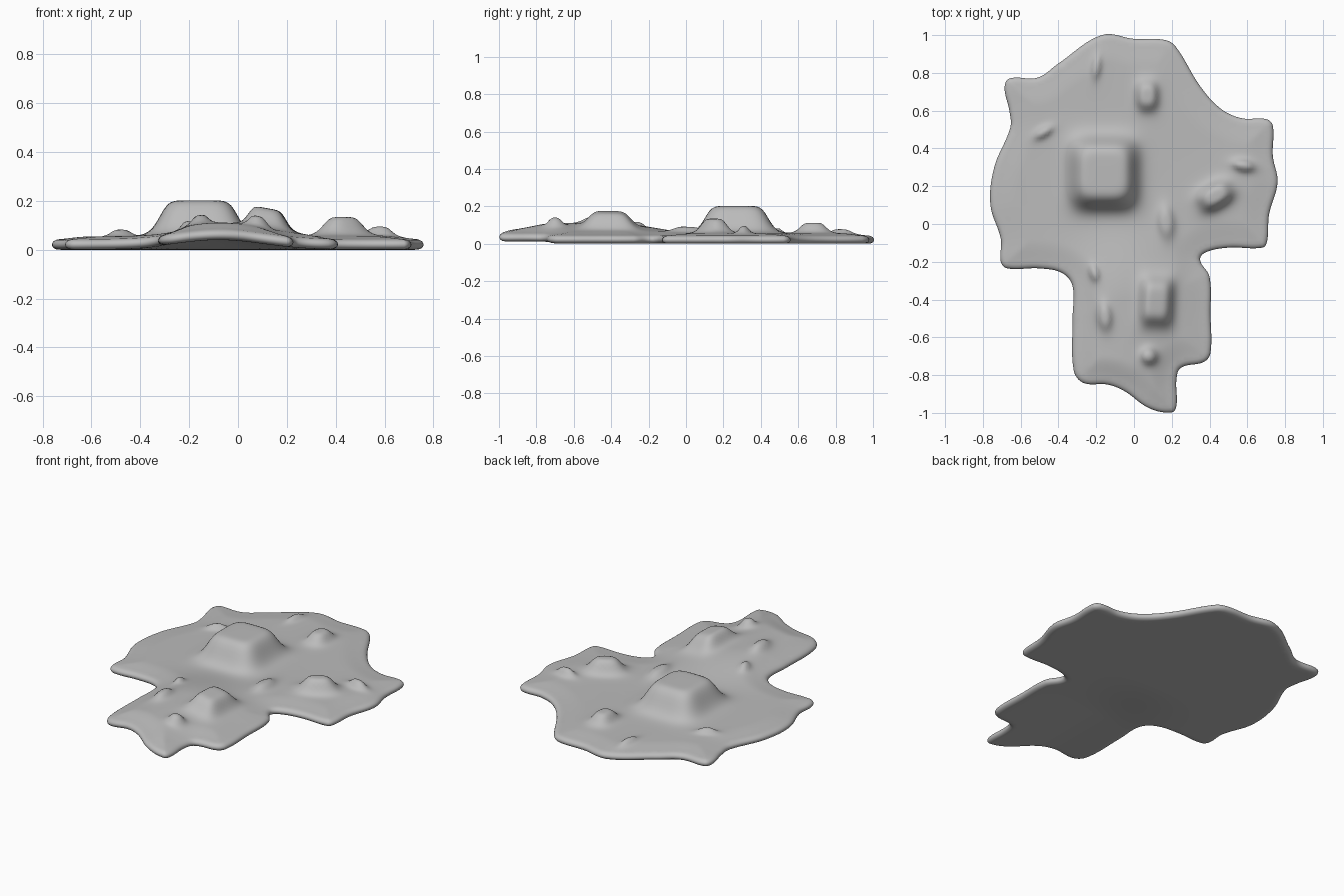
import bpy, bmesh, math
from mathutils import Vector, kdtree
from mathutils.geometry import interpolate_bezier, delaunay_2d_cdt

default_cube = bpy.data.objects.get("Cube")
if default_cube:
    bpy.data.objects.remove(default_cube, do_unlink=True)

# Outline control points, clockwise from the back, in hundredths of a unit
OUTLINE = [
    (-17, 100), (0, 98), (16, 97.5), (22, 94), (35, 73), (46, 61), (57, 56),
    (70, 55.5), (73.5, 52), (73.5, 36), (76, 22), (71.5, 5), (70.5, -9), (68, -12.5),
    (50, -12.5), (38, -15), (35, -19), (40, -28), (40.5, -48), (40.5, -68),
    (37, -73), (25, -76), (22.5, -82), (22.5, -96), (20, -99.7), (8, -97.5),
    (-5, -88.5), (-14, -85), (-27, -84), (-32, -77), (-32.5, -50), (-32.5, -33),
    (-38, -26), (-50, -23.5), (-67, -23.5), (-70.5, -20), (-70.5, -8),
    (-76, 10), (-74, 30), (-65.5, 51), (-66, 60), (-68.5, 72), (-66, 77),
    (-51, 77.5), (-40, 85)]

# Mounds: x, y, half width, half depth, rise, turn in degrees, squareness, steepness
MOUNDS = [
    (-.16, .27, .165, .175, .148, 0, 4, 8),
    (.12, -.41, .08, .12, .085, -3, 4, 6),
    (.43, .15, .09, .06, .08, 30, 2.5, 5),
    (.07, .68, .055, .075, .058, 0, 2.5, 5),
    (.58, .31, .055, .028, .04, -10, 2, 4),
    (.17, .01, .042, .085, .034, 5, 2, 4),
    (-.21, -.26, .023, .04, .028, 15, 2, 4),
    (-.155, -.49, .036, .07, .036, 5, 2, 4),
    (.08, -.70, .04, .04, .046, 0, 2, 4),
    (-.48, .485, .05, .024, .028, 30, 2, 4),
    (-.2, .83, .023, .06, .024, -8, 2, 4)]


def smooth(t):
    t = min(max(t, 0), 1)
    return t * t * (3 - 2 * t)


def smooth_outline(points):
    """Closed smooth loop through the control points."""
    pts = [Vector(p) / 100 for p in points]
    n = len(pts)
    tangent = [(pts[(i + 1) % n] - pts[i - 1]).normalized() for i in range(n)]
    loop = []
    for i in range(n):
        a, b = pts[i], pts[(i + 1) % n]
        reach = (b - a).length * 0.36
        loop += interpolate_bezier(a, a + tangent[i] * reach,
                                   b - tangent[(i + 1) % n] * reach, b, 10)[:-1]
    return [Vector(p[:2]) for p in loop]


def mound_height(x, y):
    total = 0
    for mx, my, rx, ry, rise, turn, square, steep in MOUNDS:
        c, s = math.cos(math.radians(turn)), math.sin(math.radians(turn))
        u = abs((x - mx) * c + (y - my) * s) / rx
        v = abs((y - my) * c - (x - mx) * s) / ry
        r = (u ** square + v ** square) ** (1 / square)
        if r < 4:
            total += rise / (1 + r ** steep)
    return total


def slab_heights(x, y, d):
    """Bottom and top of the slab at a point lying d inside the edge."""
    arch = math.exp(-((x + .08) / .26) ** 2) * smooth((.1 - y) / .5)
    inner = smooth(d / .15)
    half = .021 * math.sqrt(1 - (1 - min(d / .03, 1)) ** 2)
    middle = .021 + .04 * arch
    top = middle + half + inner * (.012 + .016 * arch)
    return middle - half, top + mound_height(x, y) * smooth(d / .03)


# Flat triangulation: outline, rings just inside it and a staggered grid
loop = smooth_outline(OUTLINE)
count = len(loop)
tree = kdtree.KDTree(count)
for i, p in enumerate(loop):
    tree.insert((p.x, p.y, 0), i)
tree.balance()


def edge_distance(p):
    return tree.find((p[0], p[1], 0))[2]


points = list(loop)
for inset in (.002, .007, .015, .025):
    for i in range(count):
        t = (loop[(i + 1) % count] - loop[i - 1]).normalized()
        p = loop[i] + Vector((t.y, -t.x)) * inset
        if edge_distance(p) > inset * .85:
            points.append(p)
STEP = .015
for row in range(int(2 / STEP)):
    for col in range(int(1.6 / STEP)):
        p = Vector((-.8 + (col + row % 2 / 2) * STEP, -1 + row * STEP))
        if edge_distance(p) > .035:
            points.append(p)
edges = [(i, (i + 1) % count) for i in range(count)]
flat, _, tris, *_ = delaunay_2d_cdt(points, edges, [], 1, 1e-5)

# Ground slab with mounds: raise the flat mesh into a top and a bottom skin
bm = bmesh.new()
heights = [slab_heights(p.x, p.y, edge_distance(p)) for p in flat]
for side in (0, 1):
    skin = [bm.verts.new((p.x, p.y, h[side])) for p, h in zip(flat, heights)]
    for tri in tris:
        bm.faces.new([skin[i] for i in tri])
bmesh.ops.remove_doubles(bm, verts=bm.verts, dist=.0002)
loose = [v for v in bm.verts if not v.link_faces]
bmesh.ops.delete(bm, geom=loose, context='VERTS')
bmesh.ops.recalc_face_normals(bm, faces=bm.faces)
for face in bm.faces:
    face.smooth = True
mesh = bpy.data.meshes.new("ground_slab")
bm.to_mesh(mesh)
bm.free()
slab = bpy.data.objects.new("ground_slab", mesh)
bpy.context.collection.objects.link(slab)

# Plain grey surface
grey = bpy.data.materials.new("stone_grey")
grey.use_nodes = True
colour = (.5, .5, .5, 1)
grey.diffuse_color = colour
grey.node_tree.nodes["Principled BSDF"].inputs["Base Color"].default_value = colour
mesh.materials.append(grey)
